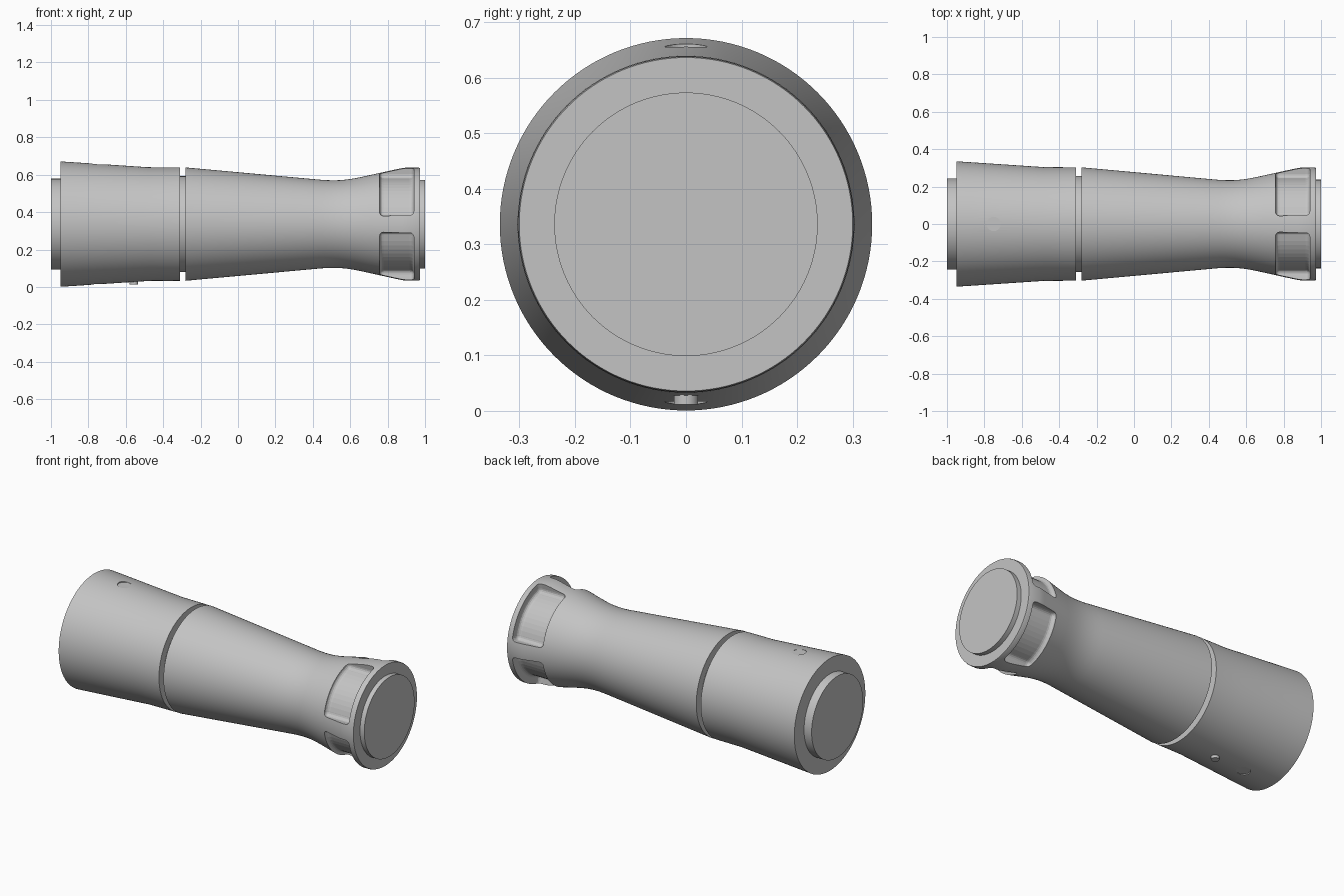
import bpy, bmesh, math
from mathutils import Matrix

if "Cube" in bpy.data.objects:
    bpy.data.objects.remove(bpy.data.objects["Cube"], do_unlink=True)

AXIS = 0.336
SEGMENTS = 128

grey = bpy.data.materials.new("satin_grey")
grey.use_nodes = True
grey.diffuse_color = (0.55, 0.55, 0.55, 1)
grey.node_tree.nodes["Principled BSDF"].inputs["Base Color"].default_value = (0.55, 0.55, 0.55, 1)


def make_object(name, bm):
    bmesh.ops.recalc_face_normals(bm, faces=bm.faces)
    mesh = bpy.data.meshes.new(name)
    bm.to_mesh(mesh)
    bm.free()
    mesh.materials.append(grey)
    obj = bpy.data.objects.new(name, mesh)
    obj.location.z = AXIS
    bpy.context.collection.objects.link(obj)
    return obj


def lathe(name, profile):
    """Turn (x, radius) points around the long axis, with capped ends."""
    bm = bmesh.new()
    rings = []
    for x, r in profile:
        angles = [2 * math.pi * i / SEGMENTS for i in range(SEGMENTS)]
        rings.append([bm.verts.new((x, r * math.cos(a), r * math.sin(a))) for a in angles])
    for a, b in zip(rings, rings[1:]):
        for i in range(SEGMENTS):
            j = (i + 1) % SEGMENTS
            bm.faces.new((a[i], a[j], b[j], b[i]))
    bm.faces.new(rings[0])
    bm.faces.new(rings[-1])
    return make_object(name, bm)


def disc(name, x, z, radius, depth):
    """Upright short cylinder; z is measured from the long axis."""
    bm = bmesh.new()
    bmesh.ops.create_cone(bm, cap_ends=True, segments=48, radius1=radius, radius2=radius,
                          depth=depth, matrix=Matrix.Translation((x, 0, z)))
    return make_object(name, bm)


def pocket_cutter(name, middle):
    """Rounded ring sector that carves one grip pocket."""
    bm = bmesh.new()
    steps, half = 12, math.radians(36)
    sections = []
    for i in range(steps + 1):
        a = middle - half + 2 * half * i / steps
        sections.append([bm.verts.new((x, r * math.cos(a), r * math.sin(a)))
                         for x, r in ((0.757, 0.25), (0.94, 0.25), (0.94, 0.42), (0.757, 0.42))])
    for a, b in zip(sections, sections[1:]):
        for i in range(4):
            j = (i + 1) % 4
            bm.faces.new((a[i], a[j], b[j], b[i]))
    bm.faces.new(sections[0])
    bm.faces.new(sections[-1])
    obj = make_object(name, bm)
    bevel = obj.modifiers.new("round", 'BEVEL')
    bevel.width, bevel.segments = 0.022, 4
    bevel.limit_method, bevel.angle_limit = 'ANGLE', math.radians(40)
    return obj


def cut(target, cutter):
    mod = target.modifiers.new(cutter.name, 'BOOLEAN')
    mod.object, mod.operation, mod.solver = cutter, 'DIFFERENCE', 'EXACT'
    cutter.hide_render = True
    cutter.hide_viewport = True
    cutter.display_type = 'WIRE'


def smooth(obj):
    bpy.ops.object.select_all(action='DESELECT')
    obj.select_set(True)
    bpy.context.view_layer.objects.active = obj
    bpy.ops.object.shade_smooth_by_angle(angle=math.radians(25))


# Wide rear sleeve with its end boss
sleeve = lathe("rear_sleeve", [(-0.95, 0.2), (-0.95, 0.335), (-0.87, 0.33),
                               (-0.48, 0.304), (-0.31, 0.303), (-0.31, 0.2)])
boss = lathe("rear_boss", [(-1, 0.243), (-0.94, 0.243)])
neck = lathe("joint_neck", [(-0.32, 0.256), (-0.27, 0.256)])

# Tapered barrel that flares into the front grip
barrel = lathe("tapered_barrel", [
    (-0.28, 0.2), (-0.28, 0.303), (0.42, 0.239), (0.46, 0.2355), (0.5, 0.234), (0.54, 0.2345),
    (0.58, 0.238), (0.62, 0.244), (0.66, 0.252), (0.86, 0.296), (0.88, 0.3), (0.9, 0.302),
    (0.965, 0.302), (0.972, 0.3), (0.972, 0.2)])
front_boss = lathe("front_boss", [(0.96, 0.237), (1, 0.237)])

# Four grip pockets around the flare
for k in range(4):
    cut(barrel, pocket_cutter("pocket_cutter_%d" % (k + 1), math.pi / 4 + k * math.pi / 2))

# Shallow flat spots above and below the sleeve, and the button underneath
for name, side in (("upper_spot_cutter", 1), ("lower_spot_cutter", -1)):
    cut(sleeve, disc(name, -0.75, side * 0.368, 0.038, 0.1))
button = disc("round_button", -0.557, -0.305, 0.022, 0.038)

for part in (sleeve, boss, neck, barrel, front_boss, button):
    smooth(part)
